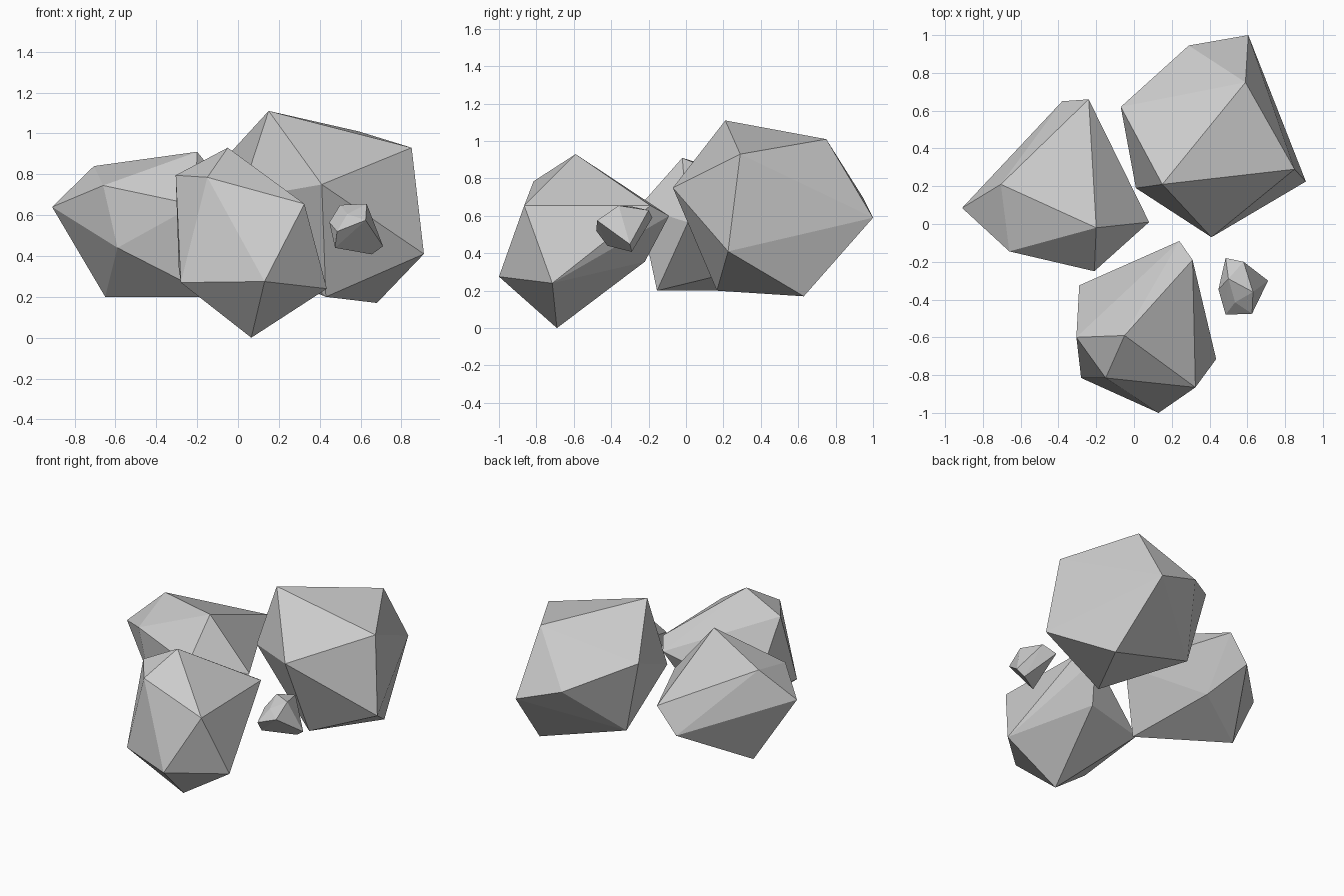
import bpy, bmesh


def rock(name, corners):
    """Flat-faced boulder: the convex hull of a few corner points."""
    bm = bmesh.new()
    for c in corners:
        bm.verts.new(c)
    res = bmesh.ops.convex_hull(bm, input=bm.verts[:])
    loose = [v for v in bm.verts if not v.link_faces]
    bmesh.ops.delete(bm, geom=loose, context='VERTS')
    bmesh.ops.recalc_face_normals(bm, faces=bm.faces[:])
    mesh = bpy.data.meshes.new(name)
    bm.to_mesh(mesh)
    bm.free()
    obj = bpy.data.objects.new(name, mesh)
    bpy.context.collection.objects.link(obj)
    return obj


# Large boulder at the back right
rock("large_rock", [
    (.15, .21, 1.11), (.85, .29, .93), (.59, .75, 1.01),
    (.41, -.07, .75), (-.07, .62, .87), (.01, .19, .68),
    (.29, .945, .70), (.605, 1.0, .59), (.91, .225, .41),
    (.05, .58, .36), (.43, .165, .20), (.68, .63, .17)])

# Wedge-like boulder at the left
rock("left_rock", [
    (-.20, -.02, .91), (-.705, .21, .84), (-.66, -.145, .745),
    (-.21, -.25, .65), (-.91, .085, .64), (-.24, .66, .64),
    (.08, .01, .565), (-.38, .65, .465), (-.59, -.14, .44),
    (-.28, .38, .33), (-.65, .19, .20), (-.12, -.155, .20)])

# Tall boulder at the front, touching the ground
rock("front_rock", [
    (-.05, -.59, .93), (-.305, -.60, .795), (-.15, -.815, .785),
    (.325, -.865, .655), (.31, -.19, .655), (.24, -.09, .60),
    (.155, -.22, .355), (-.29, -.325, .34), (.13, -1.0, .275),
    (-.28, -.815, .27), (.435, -.715, .24), (.065, -.69, 0)])

# Small stone at the right
rock("small_rock", [
    (.63, -.36, .655), (.50, -.29, .65), (.58, -.20, .63),
    (.535, -.415, .605), (.485, -.18, .59), (.625, -.475, .575),
    (.447, -.346, .565), (.485, -.48, .52), (.71, -.30, .448),
    (.475, -.42, .44), (.655, -.29, .408)])
